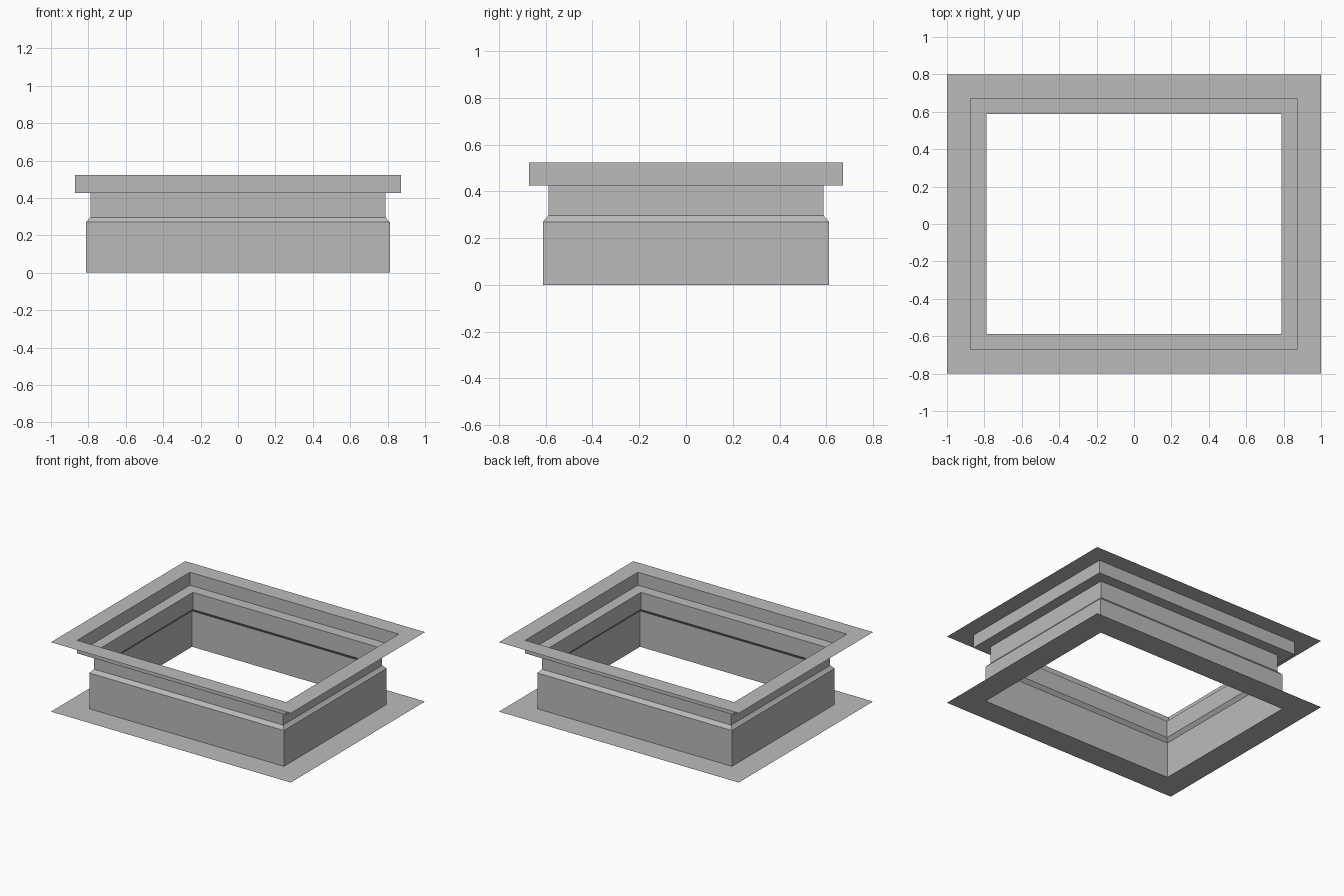
import bpy

# Remove the default cube
cube = bpy.data.objects.get("Cube")
if cube:
    bpy.data.objects.remove(cube, do_unlink=True)

# Sheet metal colour
metal = bpy.data.materials.new("grey_sheet_metal")
metal.use_nodes = True
GREY = (0.5, 0.5, 0.5, 1.0)
metal.diffuse_color = GREY
metal.node_tree.nodes["Principled BSDF"].inputs["Base Color"].default_value = GREY

HALF_X, HALF_Y = 1.0, 0.8


def rectangular_sweep(name, profile):
    """Sweep an (inset, height) profile around the rectangular frame."""
    verts, faces = [], []
    for inset, z in profile:
        x, y = HALF_X - inset, HALF_Y - inset
        verts += [(-x, -y, z), (x, -y, z), (x, y, z), (-x, y, z)]
    for ring in range(len(profile) - 1):
        for i in range(4):
            j = (i + 1) % 4
            low, high = ring * 4, ring * 4 + 4
            faces.append((low + i, low + j, high + j, high + i))
    mesh = bpy.data.meshes.new(name)
    mesh.from_pydata(verts, [], faces)
    mesh.materials.append(metal)
    obj = bpy.data.objects.new(name, mesh)
    bpy.context.collection.objects.link(obj)
    return obj


LOWER, NECK, RIM = 0.188, 0.211, 0.128
BEND, SHOULDER, LEDGE, TOP = 0.27, 0.296, 0.425, 0.523

# Flat flange around the foot
rectangular_sweep("bottom_flange", [(0, 0), (LOWER, 0)])
# Lower wall with the sloping shoulder and the narrower neck
rectangular_sweep("curb_wall", [(LOWER, 0), (LOWER, BEND), (NECK, SHOULDER), (NECK, LEDGE)])
# Stepped seat that widens to the rim
rectangular_sweep("seat_ledge", [(NECK, LEDGE), (RIM, LEDGE), (RIM, TOP)])
# Flat flange around the opening
rectangular_sweep("top_flange", [(RIM, TOP), (0, TOP)])
